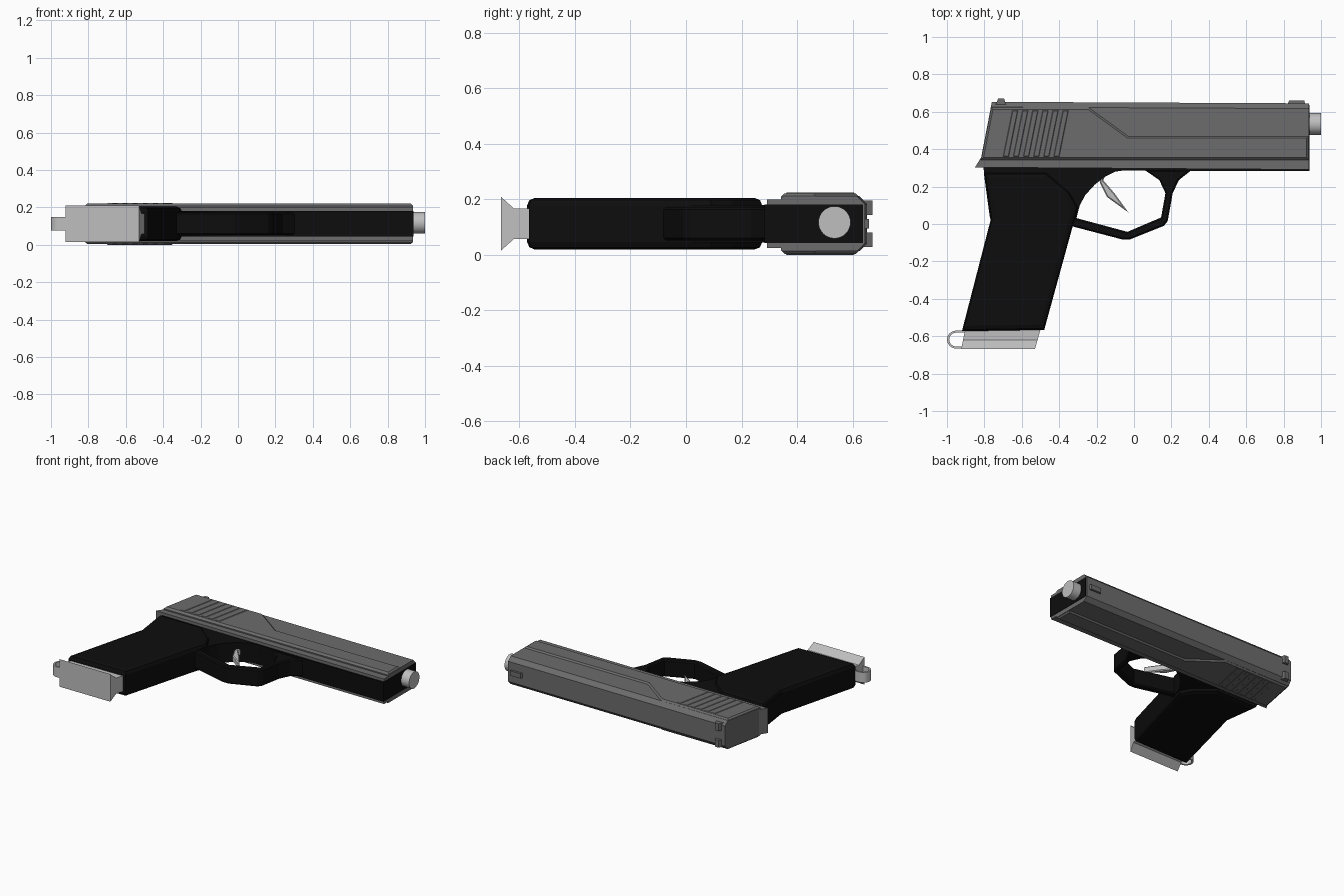
import bpy, bmesh, math
from mathutils import Vector

if "Cube" in bpy.data.objects:
    bpy.data.objects.remove(bpy.data.objects["Cube"])

CZ = 0.112  # mid plane of the model lying on its side


def material(name, v):
    m = bpy.data.materials.new(name)
    m.diffuse_color = (v, v, v, 1)
    m.use_nodes = True
    m.node_tree.nodes["Principled BSDF"].inputs["Base Color"].default_value = m.diffuse_color
    return m


GREY = material("slide grey", 0.15)
BLACK = material("frame black", 0.004)
LIGHT = material("bare metal", 0.52)


def finish(name, bm, mat):
    bmesh.ops.recalc_face_normals(bm, faces=bm.faces)
    me = bpy.data.meshes.new(name)
    bm.to_mesh(me)
    bm.free()
    me.materials.append(mat)
    ob = bpy.data.objects.new(name, me)
    bpy.context.collection.objects.link(ob)
    return ob


def prism(name, pts, half, mat, bevel=0, rule=None, cz=CZ, segments=1):
    """Extrude an xy outline symmetrically in z; bevel rim edges chosen by rule."""
    bm = bmesh.new()
    f = bm.faces.new([bm.verts.new((x, y, cz - half)) for x, y in pts])
    ext = bmesh.ops.extrude_face_region(bm, geom=[f])
    top = [v for v in ext["geom"] if isinstance(v, bmesh.types.BMVert)]
    bmesh.ops.translate(bm, verts=top, vec=(0, 0, 2 * half))
    if bevel:
        rim = [e for e in bm.edges
               if abs(e.verts[0].co.z - e.verts[1].co.z) < 1e-5
               and (rule is None or rule((e.verts[0].co + e.verts[1].co) / 2))]
        bmesh.ops.bevel(bm, geom=rim, offset=bevel, segments=segments,
                        profile=0.5, affect='EDGES')
    return finish(name, bm, mat)


# --- Slide: lower strip, upper body with chamfered top, raised side panel
prism("slide_lower_strip",
      [(-0.85, 0.303), (0.935, 0.291), (0.935, 0.36), (-0.815, 0.36)], 0.088, GREY)
prism("slide_body",
      [(-0.818, 0.347), (0.935, 0.347), (0.935, 0.645), (-0.76, 0.653)], 0.099, GREY,
      0.028, lambda c: c.y > 0.6)
prism("slide_side_panel",
      [(-0.82, 0.342), (0.935, 0.342), (0.935, 0.472), (-0.03, 0.472),
       (-0.24, 0.625), (-0.765, 0.625)], 0.109, GREY, 0.013)

# --- Grip serrations, slanted with the rear of the slide
for i in range(6):
    x = -0.70 + 0.054 * i
    prism(f"serration_{i + 1}",
          [(x, 0.36), (x + 0.03, 0.36), (x + 0.08, 0.608), (x + 0.05, 0.608)],
          0.112, GREY, 0.003)

# --- Sights
for side, s in (("left", -1), ("right", 1)):
    prism(f"rear_sight_{side}",
          [(-0.74, 0.64), (-0.685, 0.64), (-0.695, 0.672), (-0.725, 0.672)],
          0.026, GREY, cz=CZ + s * 0.058)
prism("front_sight", [(0.82, 0.64), (0.915, 0.64), (0.91, 0.66), (0.83, 0.66)], 0.017, GREY)

# --- Frame: rail above the trigger opening, front plate, guard and grip
arc = [(-0.05, 0.287), (-0.10, 0.28), (-0.16, 0.25), (-0.21, 0.21),
       (-0.26, 0.155), (-0.29, 0.10), (-0.308, 0.03)]
prism("frame_rail",
      [(-0.805, 0.31), (0.935, 0.31), (0.935, 0.283), (0.1, 0.285)] + arc +
      [(-0.34, -0.03), (-0.74, 0.0), (-0.77, 0.03), (-0.80, 0.25)], 0.068, BLACK)
prism("slide_front_plate",
      [(0.88, 0.283), (0.938, 0.283), (0.938, 0.637), (0.88, 0.637)], 0.069, BLACK)
prism("trigger_guard",
      [(-0.34, -0.01), (-0.065, -0.082), (-0.02, -0.082), (0.16, -0.01),
       (0.18, 0.015), (0.207, 0.165), (0.24, 0.235), (0.31, 0.29),
       (0.055, 0.29), (0.135, 0.235), (0.168, 0.165), (0.145, 0.035),
       (-0.035, -0.042), (-0.31, 0.032), (-0.36, 0.04)], 0.06, BLACK, 0.008)
prism("grip",
      [(-0.80, 0.275), (-0.797, 0.24), (-0.767, 0.02), (-0.92, -0.573),
       (-0.48, -0.566), (-0.33, -0.02), (-0.31, 0.04), (-0.30, 0.09),
       (-0.345, 0.17), (-0.47, 0.275)], 0.093, BLACK, 0.028, segments=2)

# --- Trigger
prism("trigger",
      [(-0.20, 0.30), (-0.13, 0.30), (-0.165, 0.235), (-0.105, 0.165), (-0.03, 0.062),
       (-0.145, 0.145), (-0.18, 0.215)], 0.022, LIGHT, 0.006)

# --- Barrel muzzle
bm = bmesh.new()
bmesh.ops.create_cone(bm, cap_ends=True, segments=32, radius1=0.058, radius2=0.058, depth=0.2)
for v in bm.verts:
    v.co = Vector((v.co.z + 0.9, v.co.x + 0.535, v.co.y + 0.117))
barrel = finish("barrel", bm, LIGHT)
barrel.data.shade_smooth()
barrel.data.set_sharp_from_angle(angle=math.radians(40))

# --- Magazine base: narrow neck flaring to a wide foot, sheared with the grip
profile = [(-0.555, 0.055), (-0.62, 0.055), (-0.667, 0.097)]
ring = profile + [(y, -z) for y, z in reversed(profile)]
bm = bmesh.new()
ends = []
for x0, shear in ((-0.905, 0.2), (-0.503, 0.28)):
    ends.append([bm.verts.new((x0 + shear * (y + 0.575), y, CZ + z)) for y, z in ring])
    bm.faces.new(ends[-1])
for i in range(len(ring)):
    j = (i + 1) % len(ring)
    bm.faces.new((ends[0][i], ends[0][j], ends[1][j], ends[1][i]))
finish("magazine_base", bm, LIGHT)

# --- Lanyard loop: flat band bent into a half oval behind the magazine base
angles = [math.radians(90 + 180 * i / 12) for i in range(13)]


def half_oval(rx, ry):
    return ([(-0.90, -0.618 + ry)] +
            [(-0.95 + rx * math.cos(a), -0.618 + ry * math.sin(a)) for a in angles] +
            [(-0.90, -0.618 - ry)])


prism("lanyard_loop", half_oval(0.05, 0.048) + half_oval(0.038, 0.037)[::-1], 0.036, LIGHT)
